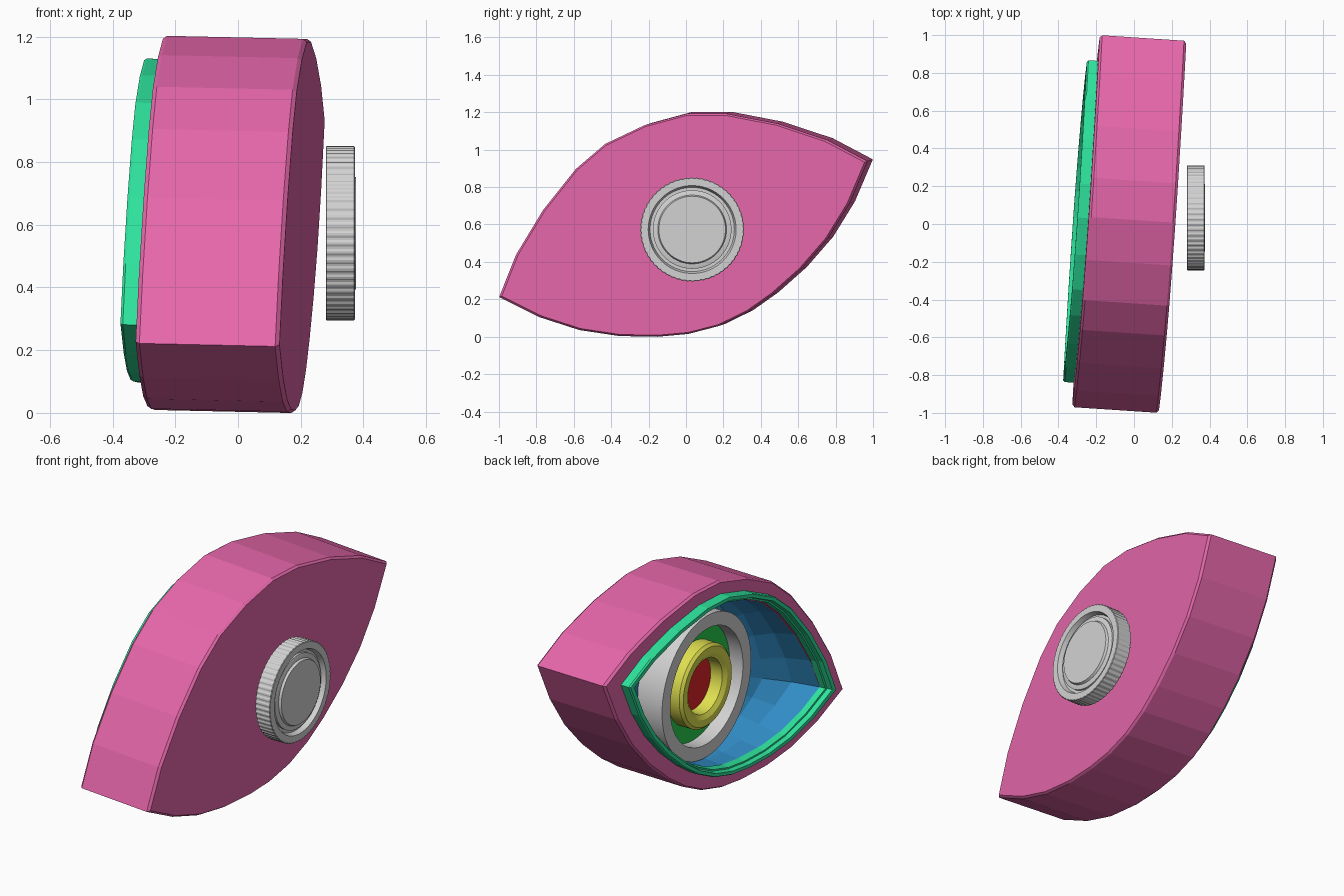
import bpy, bmesh, math
from mathutils import Matrix, Vector

if "Cube" in bpy.data.objects:
    bpy.data.objects.remove(bpy.data.objects["Cube"])


def material(name, rgb):
    m = bpy.data.materials.new(name)
    m.diffuse_color = (*rgb, 1)
    m.use_nodes = True
    m.node_tree.nodes["Principled BSDF"].inputs["Base Color"].default_value = m.diffuse_color
    return m


PINK = material("pink", (0.79, 0.135, 0.405))
TEAL = material("teal green", (0.027, 0.76, 0.33))
BLUE = material("blue", (0.033, 0.28, 0.60))
GREY = material("grey", (0.65, 0.65, 0.65))
YELLOW = material("yellow", (0.74, 0.74, 0.08))
RED = material("red", (0.74, 0.017, 0.02))
GREEN = material("leaf green", (0.02, 0.62, 0.07))

# Tilted frame of the eye-shaped body, and straight frame of the round parts
BODY = (Matrix.Translation((-0.025, 0, 0.58))
        @ Matrix.Rotation(math.radians(-3.78), 4, 'Z')
        @ Matrix.Rotation(math.radians(1.27), 4, 'Y')
        @ Matrix.Rotation(math.radians(20.2), 4, 'X'))
AXIS = Matrix.Translation((0, 0.033, 0.573))

# Almond outline, half of the upper and lower lids
UPPER = [(0, 0.593), (0.235, 0.572), (0.43, 0.5), (0.67, 0.355), (0.89, 0.18)]
LOWER = [(0, -0.552), (0.17, -0.535), (0.33, -0.492), (0.52, -0.418),
         (0.71, -0.314), (0.885, -0.177)]
TIP = 1.052
ALMOND = ([(-TIP, 0)] + [(-a, b) for a, b in reversed(UPPER[1:])] + UPPER
          + [(TIP, 0)] + LOWER[::-1] + [(-a, b) for a, b in LOWER[1:]])


def almond(scale, x, lift=0.0, blend=0.0, radius=0.41):
    """Almond ring; blend moves it towards a circle."""
    ring = []
    for a, b in ALMOND:
        p = Vector((0, a * scale, b * scale + lift))
        p = p.lerp(p.normalized() * radius, blend)
        ring.append(Vector((x, p.y, p.z)))
    return ring


def circle(r, x, n=64):
    return [Vector((x, r * math.cos(math.tau * i / n), r * math.sin(math.tau * i / n)))
            for i in range(n)]


def knurled(r, x, teeth=60, depth=0.003):
    pts = circle(1, 0, teeth * 4)
    return [Vector((x, p.y * k, p.z * k)) for i, p in enumerate(pts)
            for k in [r if i % 4 < 2 else r - depth]]


def loft(name, rings, mat, frame, cap=(False, False), loop=False, smooth=False):
    """Skin a list of equal-length rings into one mesh."""
    bm = bmesh.new()
    vr = [[bm.verts.new(p) for p in ring] for ring in rings]
    pairs = list(zip(vr, vr[1:])) + ([(vr[-1], vr[0])] if loop else [])
    for a, b in pairs:
        n = len(a)
        for i in range(n):
            bm.faces.new((a[i], a[(i + 1) % n], b[(i + 1) % n], b[i]))
    if cap[0]:
        bm.faces.new(vr[0])
    if cap[1]:
        bm.faces.new(vr[-1])
    bmesh.ops.recalc_face_normals(bm, faces=bm.faces)
    me = bpy.data.meshes.new(name)
    bm.to_mesh(me)
    bm.free()
    me.materials.append(mat)
    ob = bpy.data.objects.new(name, me)
    ob.matrix_world = frame
    bpy.context.collection.objects.link(ob)
    if smooth:
        bpy.ops.object.select_all(action='DESELECT')
        bpy.context.view_layer.objects.active = ob
        ob.select_set(True)
        bpy.ops.object.shade_smooth_by_angle(angle=math.radians(30))
    return ob


# Housing: solid front, open back, narrow chamfers
loft("housing", [almond(s, x) for s, x in
                 [(0.80, -0.20), (0.80, -0.23), (0.985, -0.23), (1, -0.217),
                  (1, 0.217), (0.985, 0.23)]], PINK, BODY, cap=(False, True))

# Stepped frame around the opening
loft("back_rim", [almond(s, x, 0.01) for s, x in
                  [(0.865, -0.22), (0.865, -0.28), (0.857, -0.288), (0.825, -0.288),
                   (0.815, -0.262), (0.80, -0.262), (0.79, -0.22)]],
     TEAL, BODY, loop=True)

# Faceted shallow bowl: almond at the opening, round where it meets the sleeve
loft("bowl", [almond(0.797, x, 0.01, t) for x, t in
              [(-0.235, 0), (-0.12, 0.25), (-0.04, 0.6), (0.01, 1)]],
     BLUE, BODY, cap=(False, True))

# Round parts inside the bowl
loft("inner_sleeve", [circle(r, x) for r, x in
                      [(0.405, 0.02), (0.405, -0.154), (0.33, -0.154), (0.33, 0.02)]],
     GREY, AXIS, loop=True, smooth=True)
loft("green_disc", [circle(0.33, -0.05), circle(0.33, -0.07)], GREEN, AXIS,
     cap=(True, True), smooth=True)
loft("yellow_ring", [circle(r, x) for r, x in
                     [(0.235, -0.06), (0.235, -0.145), (0.22, -0.16), (0.18, -0.16),
                      (0.155, -0.145), (0.15, -0.06)]],
     YELLOW, AXIS, loop=True, smooth=True)
loft("red_disc", [circle(0.15, -0.06), circle(0.15, -0.075)], RED, AXIS,
     cap=(True, True), smooth=True)

# Knob floating in front: knurled ring and a raised centre cap
loft("knob", [knurled(0.275, 0.28), knurled(0.278, 0.283), knurled(0.278, 0.37),
              knurled(0.275, 0.373), circle(0.235, 0.373, 240), circle(0.225, 0.345, 240)],
     GREY, AXIS, cap=(True, True))
loft("knob_cap", [circle(r, x) for r, x in
                  [(0.21, 0.34), (0.21, 0.358), (0.19, 0.364), (0.184, 0.364), (0.178, 0.377)]],
     GREY, AXIS, cap=(True, True), smooth=True)
